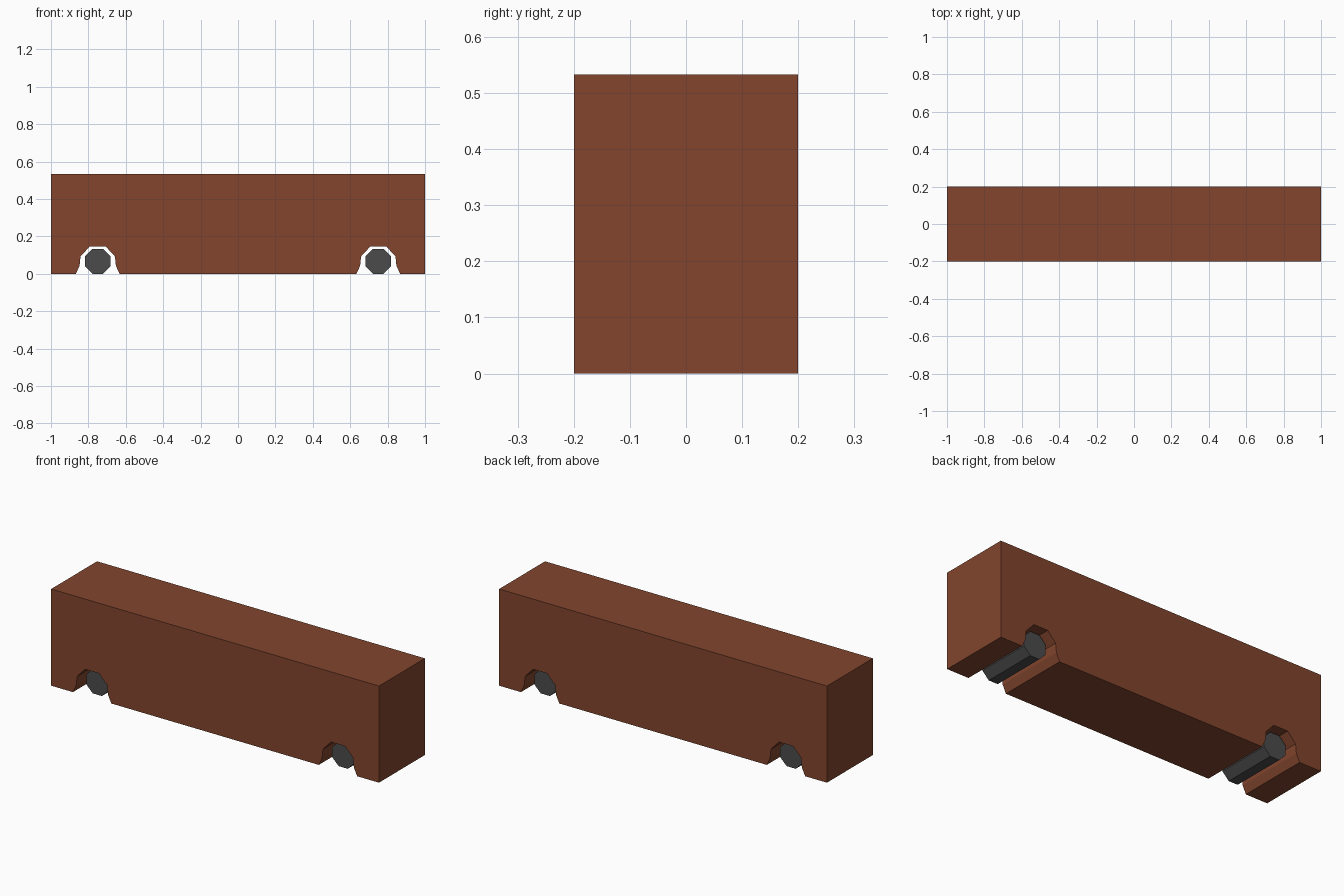
import bpy, bmesh, math

if "Cube" in bpy.data.objects:
    bpy.data.objects.remove(bpy.data.objects["Cube"])


def material(name, rgb):
    m = bpy.data.materials.new(name)
    m.diffuse_color = (*rgb, 1)
    m.use_nodes = True
    m.node_tree.nodes["Principled BSDF"].inputs["Base Color"].default_value = m.diffuse_color
    return m


BROWN = material("red brown", (0.223, 0.060, 0.027))
GREY = material("dark grey", (0.070, 0.070, 0.070))


def prism(name, profile, half_depth, mat):
    """Extrude an x-z profile along y, centred on y = 0."""
    bm = bmesh.new()
    face = bm.faces.new([bm.verts.new((x, -half_depth, z)) for x, z in profile])
    res = bmesh.ops.extrude_face_region(bm, geom=[face])
    moved = [v for v in res["geom"] if isinstance(v, bmesh.types.BMVert)]
    bmesh.ops.translate(bm, verts=moved, vec=(0, 2 * half_depth, 0))
    bmesh.ops.recalc_face_normals(bm, faces=bm.faces)
    mesh = bpy.data.meshes.new(name)
    bm.to_mesh(mesh)
    bm.free()
    mesh.materials.append(mat)
    obj = bpy.data.objects.new(name, mesh)
    bpy.context.collection.objects.link(obj)
    return obj


# Body: long box with a flared wheel channel near each end
AXLE_X = 0.75
half_arch = [(-0.117, 0), (-0.097, 0.043), (-0.092, 0.093), (-0.043, 0.146)]
arch = half_arch + [(-x, z) for x, z in reversed(half_arch)]
profile = [(-1, 0)]
for cx in (-AXLE_X, AXLE_X):
    profile += [(cx + x, z) for x, z in arch]
profile += [(1, 0), (1, 0.533), (-1, 0.533)]
prism("body", profile, 0.2, BROWN)

# Wheels: eight-sided rollers set slightly in from the sides
R = 0.067 / math.cos(math.pi / 8)
for label, cx in (("left", -AXLE_X), ("right", AXLE_X)):
    ring = [(cx + R * math.cos((i + 0.5) * math.pi / 4),
             0.067 + R * math.sin((i + 0.5) * math.pi / 4)) for i in range(8)]
    prism(label + "_wheel_roller", ring, 0.155, GREY)
